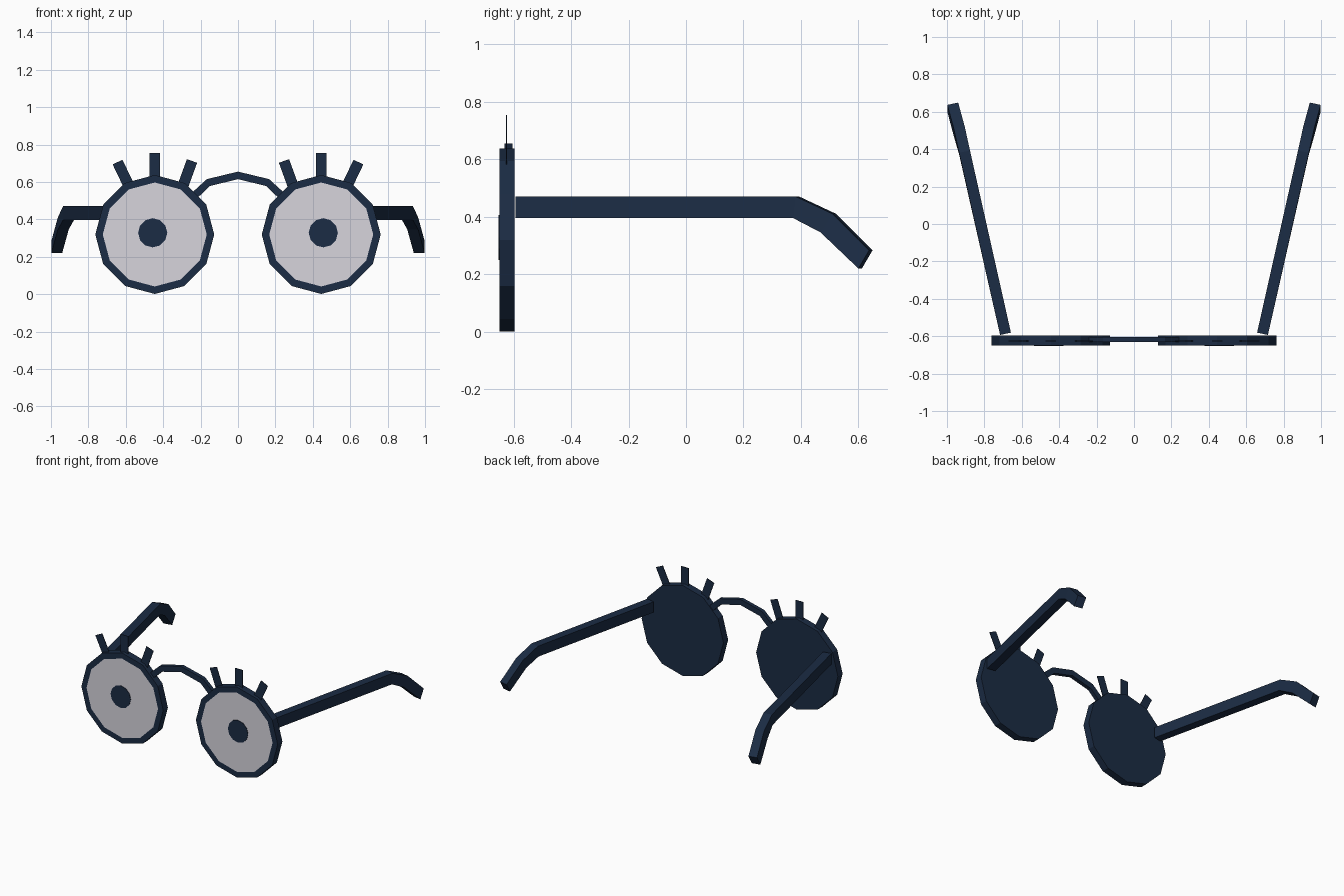
import bpy, bmesh, math
from mathutils import Vector

if "Cube" in bpy.data.objects:
    bpy.data.objects.remove(bpy.data.objects["Cube"])


def material(name, color):
    m = bpy.data.materials.new(name)
    m.diffuse_color = color
    m.use_nodes = True
    m.node_tree.nodes["Principled BSDF"].inputs["Base Color"].default_value = m.diffuse_color
    return m


NAVY = material("navy", (0.011, 0.025, 0.058, 1))
LENS = material("pale_lens", (0.68, 0.66, 0.72, 1))


def finish(bm, name, *mats):
    bmesh.ops.recalc_face_normals(bm, faces=bm.faces)
    mesh = bpy.data.meshes.new(name)
    bm.to_mesh(mesh)
    bm.free()
    for m in mats:
        mesh.materials.append(m)
    ob = bpy.data.objects.new(name, mesh)
    bpy.context.collection.objects.link(ob)
    return ob


def disc(bm, x, z, radius, y0, y1):
    """12-sided disc facing -y; returns its front face."""
    ring = [bm.verts.new((x + radius * math.cos(a), y0, z + radius * math.sin(a)))
            for a in (math.tau * i / 12 for i in range(12))]
    front = bm.faces.new(ring)
    ext = bmesh.ops.extrude_face_region(bm, geom=[front], use_keep_orig=True)["geom"]
    for v in ext:
        if isinstance(v, bmesh.types.BMVert):
            v.co.y = y1
    return front


def loft(bm, sections):
    """Skin equal-length vertex loops and cap both ends."""
    loops = [[bm.verts.new(p) for p in s] for s in sections]
    n = len(loops[0])
    for a, b in zip(loops, loops[1:]):
        for i in range(n):
            j = (i + 1) % n
            bm.faces.new((a[i], a[j], b[j], b[i]))
    bm.faces.new(loops[0])
    bm.faces.new(loops[-1])


# Lash centre lines (x, z), base then tip, for the +x side
LASHES = [((0.586, 0.585), (0.644, 0.706)),
          ((0.4455, 0.59), (0.4455, 0.754)),
          ((0.292, 0.585), (0.246, 0.712))]

# Temple sections: x, top (y, z), bottom (y, z)
TEMPLE = [(0.687, (-0.587, 0.471), (-0.587, 0.396)),
          (0.906, (0.387, 0.471), (0.378, 0.396)),
          (0.934, (0.515, 0.411), (0.474, 0.346)),
          (0.969, (0.643, 0.283), (0.606, 0.220))]

for s, side in ((-1, "left"), (1, "right")):
    # Rim with a pale inset lens on its front
    bm = bmesh.new()
    front = disc(bm, s * 0.445, 0.319, 0.318, -0.649, -0.597)
    bmesh.ops.inset_region(bm, faces=[front], thickness=0.04)
    front.material_index = 1
    finish(bm, "rim_and_lens_" + side, NAVY, LENS)

    # Pupil
    bm = bmesh.new()
    disc(bm, s * 0.456, 0.328, 0.078, -0.652, -0.645)
    finish(bm, "pupil_" + side, NAVY)

    # Lashes: thin flat strips
    for k, (a, b) in enumerate(LASHES):
        a, b = Vector((s * a[0], 0, a[1])), Vector((s * b[0], 0, b[1]))
        d = (b - a).normalized()
        w = Vector((d.z, 0, -d.x)) * 0.029
        bm = bmesh.new()
        loft(bm, [[p + w * i + Vector((0, y, 0)) for i, y in
                   ((-1, -0.627), (1, -0.627), (1, -0.623), (-1, -0.623))]
                  for p in (a, b)])
        finish(bm, f"lash_{side}_{k + 1}", NAVY)

    # Temple arm, splayed outward and hooked down at the end
    bm = bmesh.new()
    secs = []
    for x, (yt, zt), (yb, zb) in TEMPLE:
        secs.append([(s * (x - 0.029), yt + 0.006, zt), (s * (x + 0.029), yt - 0.006, zt),
                     (s * (x + 0.029), yb - 0.006, zb), (s * (x - 0.029), yb + 0.006, zb)])
    loft(bm, secs)
    finish(bm, "temple_" + side, NAVY)

# Arched nose bridge: upper and lower edge points (x, z) on the +x half
half = [((0.0, 0.655), (0.0, 0.615)), ((0.166, 0.615), (0.15, 0.578)),
        ((0.265, 0.525), (0.235, 0.497))]
path = [((-u[0], u[1]), (-l[0], l[1])) for u, l in reversed(half[1:])] + half
bm = bmesh.new()
loft(bm, [[(u[0], -0.631, u[1]), (u[0], -0.604, u[1]),
           (l[0], -0.604, l[1]), (l[0], -0.631, l[1])] for u, l in path])
finish(bm, "nose_bridge", NAVY)
